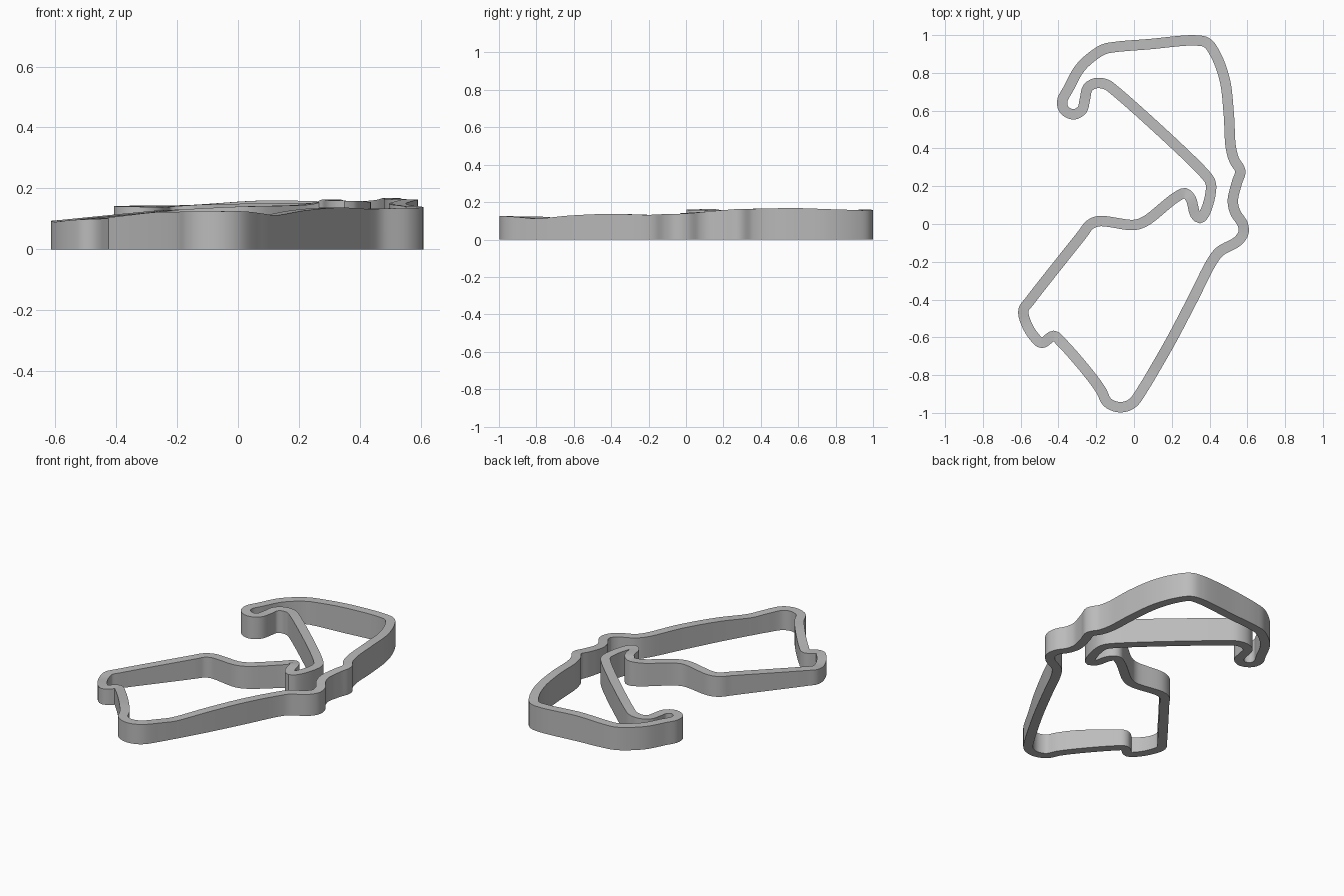
import bpy
import bmesh
import math
from mathutils import Vector

WIDTH = 0.055
STEP = 0.014

# Centre line, clockwise from above: each stretch has the wall height where it starts
STRETCHES = [
    ("north straight", .145, [(-.16, .925), (-.10, .937)]),
    ("north crest", .16, [(.08, .952), (.32, .972)]),
    ("north east corner", .155, [(.385, .96), (.43, .9), (.48, .765)]),
    ("east straight", .168, [(.502, .58), (.512, .41), (.53, .34)]),
    ("east kink", .163, [(.563, .28), (.545, .22)]),
    ("east dip", .15, [(.523, .12), (.537, .06), (.575, 0)]),
    ("east bulge", .137, [(.58, -.045), (.55, -.09), (.455, -.145)]),
    ("long straight", .132, [(.415, -.195)]),
    ("long straight crest", .137, [(.31, -.4)]),
    ("long straight slope", .128, [(.2, -.61)]),
    ("long straight dip", .112, [(.1, -.785), (.055, -.86)]),
    ("south corner", .125, [(-.01, -.95), (-.075, -.97), (-.14, -.945), (-.175, -.88)]),
    ("south west straight", .122, [(-.245, -.785), (-.385, -.625)]),
    ("south west kink", .103, [(-.425, -.592), (-.488, -.63), (-.53, -.595)]),
    ("west corner", .09, [(-.575, -.515), (-.585, -.455), (-.55, -.405)]),
    ("west straight", .125, [(-.27, -.05), (-.235, -.005), (-.185, .015)]),
    ("middle bend", .14, [(0, -.005), (.06, .015)]),
    ("middle rise", .147, [(.22, .14), (.27, .163)]),
    ("inner hairpin", .163, [(.3, .135), (.325, .05), (.35, .03), (.375, .06)]),
    ("inner turn", .155, [(.405, .16), (.405, .22), (.37, .27)]),
    ("diagonal straight", .147, [(-.1, .705), (-.15, .74), (-.205, .745), (-.245, .72)]),
    ("west hairpin", .137, [(-.26, .66), (-.275, .605), (-.32, .58), (-.37, .605)]),
    ("north west slope", .142, [(-.38, .65), (-.345, .72), (-.29, .82), (-.23, .88)]),
]


def centre_points():
    """Waypoints with heights blended along each stretch."""
    points = []
    for i, (_, start, spots) in enumerate(STRETCHES):
        _, end, following = STRETCHES[(i + 1) % len(STRETCHES)]
        path = [Vector(p) for p in spots + following[:1]]
        lengths = [(b - a).length for a, b in zip(path, path[1:])]
        travelled = 0
        for spot, length in zip(path, lengths):
            height = start + (end - start) * travelled / sum(lengths)
            points.append(Vector((spot.x, spot.y, height)))
            travelled += length
    return points


def smooth_loop(points):
    """Closed centripetal spline through the waypoints."""
    result = []
    count = len(points)
    for i in range(count):
        p = [points[(i + k - 1) % count] for k in range(4)]
        t = [0.0]
        for a, b in zip(p, p[1:]):
            t.append(t[-1] + math.sqrt((b - a).length))

        def blend(a, b, start, end, u):
            return a.lerp(b, (u - start) / (end - start))

        steps = max(2, round((p[2] - p[1]).length / STEP))
        for s in range(steps):
            u = t[1] + (t[2] - t[1]) * s / steps
            a, b, c = [blend(p[k], p[k + 1], t[k], t[k + 1], u) for k in range(3)]
            d = blend(a, b, t[0], t[2], u)
            e = blend(b, c, t[1], t[3], u)
            result.append(blend(d, e, t[1], t[2], u))
    return result


def make_material(name, colour):
    material = bpy.data.materials.new(name)
    material.use_nodes = True
    material.diffuse_color = colour
    material.node_tree.nodes["Principled BSDF"].inputs["Base Color"].default_value = colour
    return material


def build_wall(name, line, material):
    """Sweep a rectangular section along the line, standing on the ground."""
    bm = bmesh.new()
    rings = []
    for i, point in enumerate(line):
        along = line[(i + 1) % len(line)] - line[i - 1]
        side = Vector((-along.y, along.x, 0)).normalized() * WIDTH / 2
        ground = Vector((point.x, point.y, 0))
        section = (ground - side, ground + side, point + side, point - side)
        rings.append([bm.verts.new(corner) for corner in section])
    for i, ring in enumerate(rings):
        previous = rings[i - 1]
        for k in range(4):
            n = (k + 1) % 4
            bm.faces.new((previous[k], previous[n], ring[n], ring[k]))
    bmesh.ops.recalc_face_normals(bm, faces=bm.faces)
    mesh = bpy.data.meshes.new(name)
    bm.to_mesh(mesh)
    bm.free()
    mesh.materials.append(material)
    wall = bpy.data.objects.new(name, mesh)
    bpy.context.collection.objects.link(wall)
    return wall


cube = bpy.data.objects.get("Cube")
if cube:
    bpy.data.objects.remove(cube, do_unlink=True)

# Circuit wall: one closed ribbon with a rolling top
grey = make_material("light grey", (0.5, 0.5, 0.5, 1))
circuit = build_wall("circuit_wall", smooth_loop(centre_points()), grey)
bpy.ops.object.select_all(action="DESELECT")
circuit.select_set(True)
bpy.context.view_layer.objects.active = circuit
bpy.ops.object.shade_smooth_by_angle(angle=math.radians(35))
